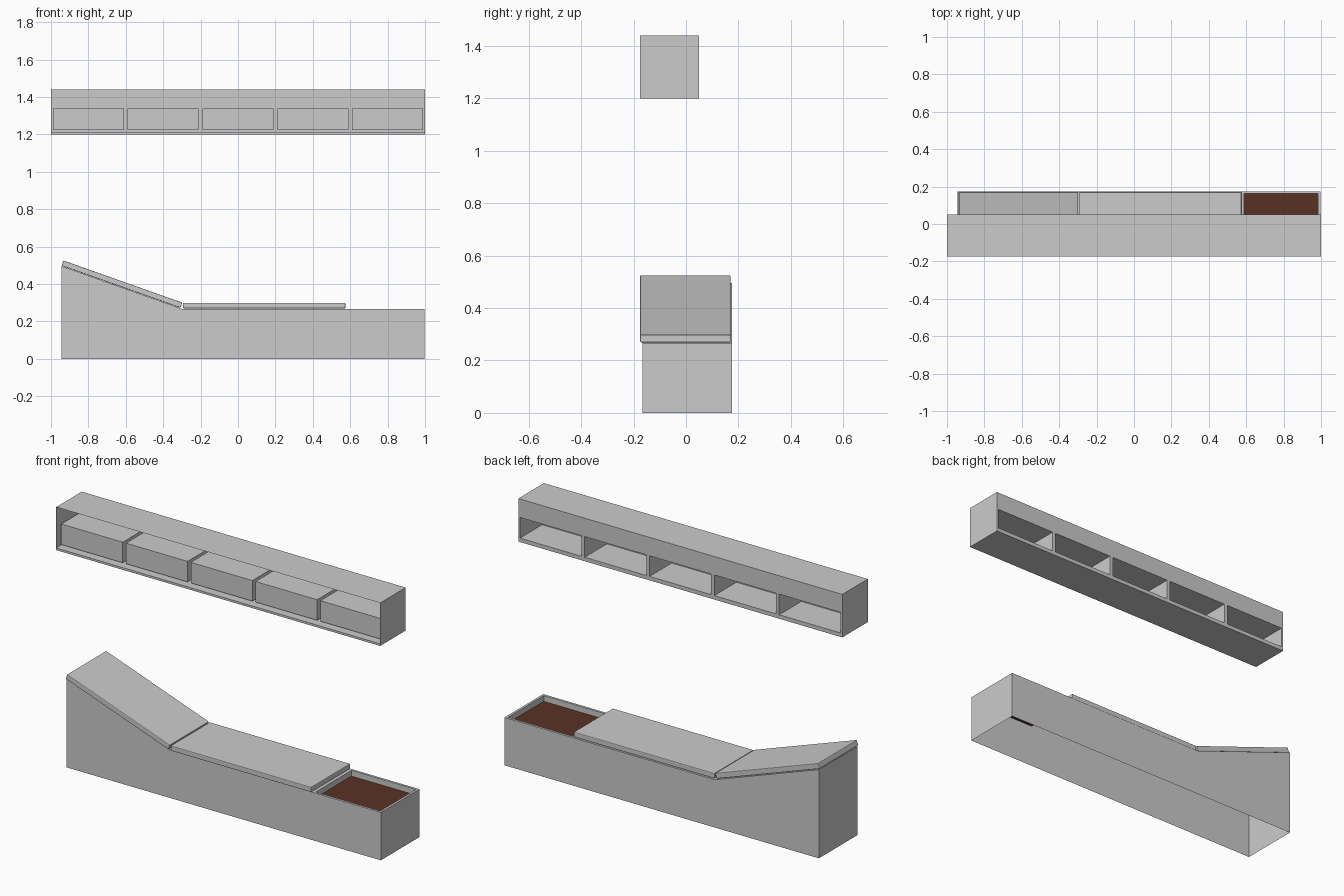
import bpy, bmesh, math
from mathutils import Vector, Matrix

if "Cube" in bpy.data.objects:
    bpy.data.objects.remove(bpy.data.objects["Cube"])


def finish(name, bm, bevel=0):
    bmesh.ops.remove_doubles(bm, verts=bm.verts[:], dist=1e-5)
    bmesh.ops.recalc_face_normals(bm, faces=bm.faces[:])
    me = bpy.data.meshes.new(name)
    bm.to_mesh(me)
    bm.free()
    ob = bpy.data.objects.new(name, me)
    bpy.context.collection.objects.link(ob)
    if bevel:
        m = ob.modifiers.new("Bevel", 'BEVEL')
        m.width, m.segments = bevel, 2
    return ob


def quad(bm, *pts):
    return bm.faces.new([bm.verts.new(p) for p in pts])


def push(bm, face, offset):
    """Extrude one face into a pocket and return its floor."""
    new = bmesh.ops.extrude_discrete_faces(bm, faces=[face])["faces"][0]
    bmesh.ops.translate(bm, verts=new.verts[:], vec=Vector(offset))
    return new


def box(name, lo, hi, bevel=0, matrix=None):
    bm = bmesh.new()
    bmesh.ops.create_cube(bm, size=1)
    for v in bm.verts:
        v.co = Vector([lo[i] + (v.co[i] + 0.5) * (hi[i] - lo[i]) for i in range(3)])
    if matrix:
        bmesh.ops.transform(bm, matrix=matrix, verts=bm.verts[:])
    return finish(name, bm, bevel)


# Bench body: open-bottomed shell with a sloped end and a planter recess
X0, XS, XP, X1 = -0.943, -0.30, 0.574, 0.998
Y0, Y1 = -0.166, 0.175
ZT, ZH, SOIL = 0.267, 0.495, 0.235
RIM = 0.013
bm = bmesh.new()
profile = [(X0, 0), (X0, ZH), (XS, ZT), (XP, ZT), (X1, ZT), (X1, 0)]
strips = [quad(bm, (a[0], Y0, a[1]), (a[0], Y1, a[1]), (b[0], Y1, b[1]), (b[0], Y0, b[1]))
          for a, b in zip(profile, profile[1:])]
for y in (Y0, Y1):
    bm.faces.new([bm.verts.new((x, y, z)) for x, z in profile])
bmesh.ops.remove_doubles(bm, verts=bm.verts[:], dist=1e-5)
bm.faces.ensure_lookup_table()
planter = [f for f in bm.faces if f.calc_center_median().x > XP and abs(f.normal.z) > 0.9
           or (f.calc_center_median() - Vector(((XP + X1) / 2, (Y0 + Y1) / 2, ZT))).length < 1e-4][0]
bmesh.ops.inset_individual(bm, faces=[planter], thickness=RIM, use_even_offset=True)
floor = push(bm, planter, (0, 0, SOIL - ZT))
bmesh.ops.delete(bm, geom=[floor], context='FACES_ONLY')
finish("bench_body", bm)

# Soil sheet in the planter
bm = bmesh.new()
quad(bm, (XP + RIM, Y0 + RIM, SOIL), (X1 - RIM, Y0 + RIM, SOIL),
     (X1 - RIM, Y1 - RIM, SOIL), (XP + RIM, Y1 - RIM, SOIL))
soil = finish("soil", bm)
mat = bpy.data.materials.new("soil_brown")
mat.diffuse_color = (0.10, 0.032, 0.018, 1)
mat.use_nodes = True
mat.node_tree.nodes["Principled BSDF"].inputs["Base Color"].default_value = mat.diffuse_color
soil.data.materials.append(mat)

# Seat and reclined cushions
box("seat_cushion", (-0.294, -0.175, 0.269), (0.574, 0.17, 0.298), 0.004)
tilt = Matrix.Translation((X0, 0, ZH + 0.002)) @ Matrix.Rotation(math.atan2(ZH - ZT, XS - X0), 4, 'Y')
box("back_cushion", (0, -0.175, 0), (0.674, 0.17, 0.03), 0.004, tilt)

# Upper shelf: front-open shell whose back is pushed in to form five pockets
SY0, SY1, SZ0, SZ1 = -0.175, 0.05, 1.2, 1.44
bm = bmesh.new()
quad(bm, (-1, SY0, SZ1), (1, SY0, SZ1), (1, SY1, SZ1), (-1, SY1, SZ1))
for x in (-1, 1):
    quad(bm, (x, SY0, SZ0), (x, SY1, SZ0), (x, SY1, SZ1), (x, SY0, SZ1))
xs = [-1] + [-0.8 + 0.4 * i + s * 0.19 for i in range(5) for s in (-1, 1)] + [1]
zs = [SZ0, 1.222, 1.337, SZ1]
for i in range(len(xs) - 1):
    for j in range(3):
        f = quad(bm, (xs[i], SY1, zs[j]), (xs[i], SY1, zs[j + 1]),
                 (xs[i + 1], SY1, zs[j + 1]), (xs[i + 1], SY1, zs[j]))
        if j == 1 and i % 2:
            push(bm, f, (0, -0.195, 0))
finish("shelf_shell", bm)
box("shelf_floor", (-1, SY0, SZ0), (1, SY1, 1.212))
